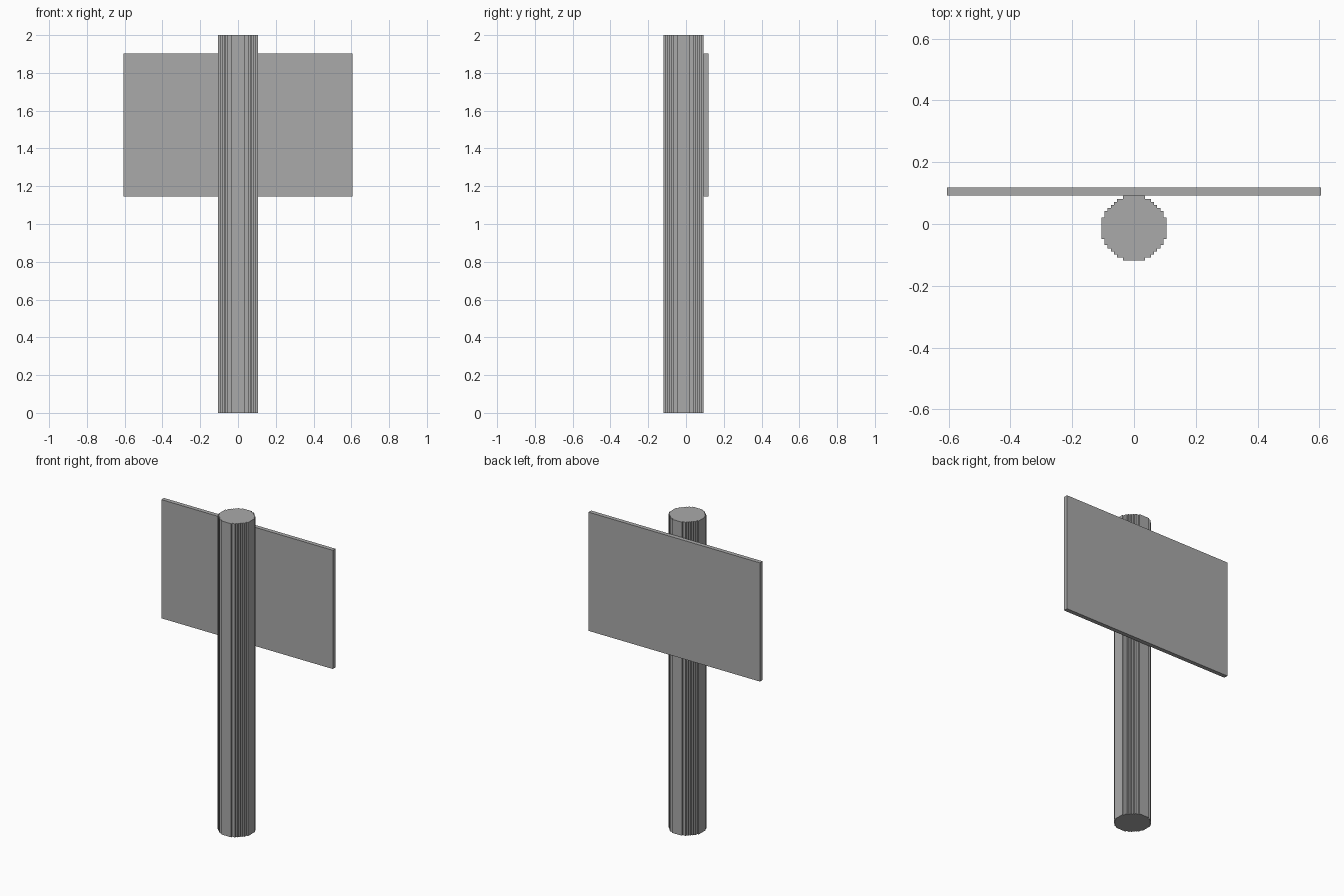
import bpy
import bmesh

cube = bpy.data.objects.get("Cube")
if cube:
    bpy.data.objects.remove(cube, do_unlink=True)

grey = bpy.data.materials.new("plain grey")
grey.use_nodes = True
colour = (0.4, 0.4, 0.4, 1)
grey.diffuse_color = colour
grey.node_tree.nodes["Principled BSDF"].inputs["Base Color"].default_value = colour


def extrude_outline(name, outline, bottom, top):
    """Raise a flat counter-clockwise outline into a capped prism."""
    bm = bmesh.new()
    base = bm.faces.new([bm.verts.new((x, y, bottom)) for x, y in outline])
    raised = bmesh.ops.extrude_face_region(bm, geom=[base], use_keep_orig=True)
    verts = [v for v in raised["geom"] if isinstance(v, bmesh.types.BMVert)]
    bmesh.ops.translate(bm, verts=verts, vec=(0, 0, top - bottom))
    bmesh.ops.recalc_face_normals(bm, faces=bm.faces)
    mesh = bpy.data.meshes.new(name)
    bm.to_mesh(mesh)
    bm.free()
    mesh.materials.append(grey)
    obj = bpy.data.objects.new(name, mesh)
    bpy.context.collection.objects.link(obj)
    return obj


# Pole: a circle stepped on a fine square grid, one quarter turned four times
CELL = 0.01
POLE_Y = -0.0135
corners = [(10.5, 3.5), (9.5, 5.5), (8.5, 6.5), (7.5, 7.5),
           (6.5, 8.5), (5.5, 9.5), (3.5, 10.5)]
quarter = []
for i, (x, y) in enumerate(corners):
    quarter.append((x, y))
    if i + 1 < len(corners):
        quarter.append((corners[i + 1][0], y))

outline = []
for turn in range(4):
    outline += quarter
    quarter = [(-y, x) for x, y in quarter]
extrude_outline("pole", [(x * CELL, y * CELL + POLE_Y) for x, y in outline], 0, 2)

# Sign board: a thin panel against the back of the pole
W, NEAR, FAR = 0.605, 0.0915, 0.1185
extrude_outline("sign_board", [(-W, NEAR), (W, NEAR), (W, FAR), (-W, FAR)], 1.146, 1.903)
